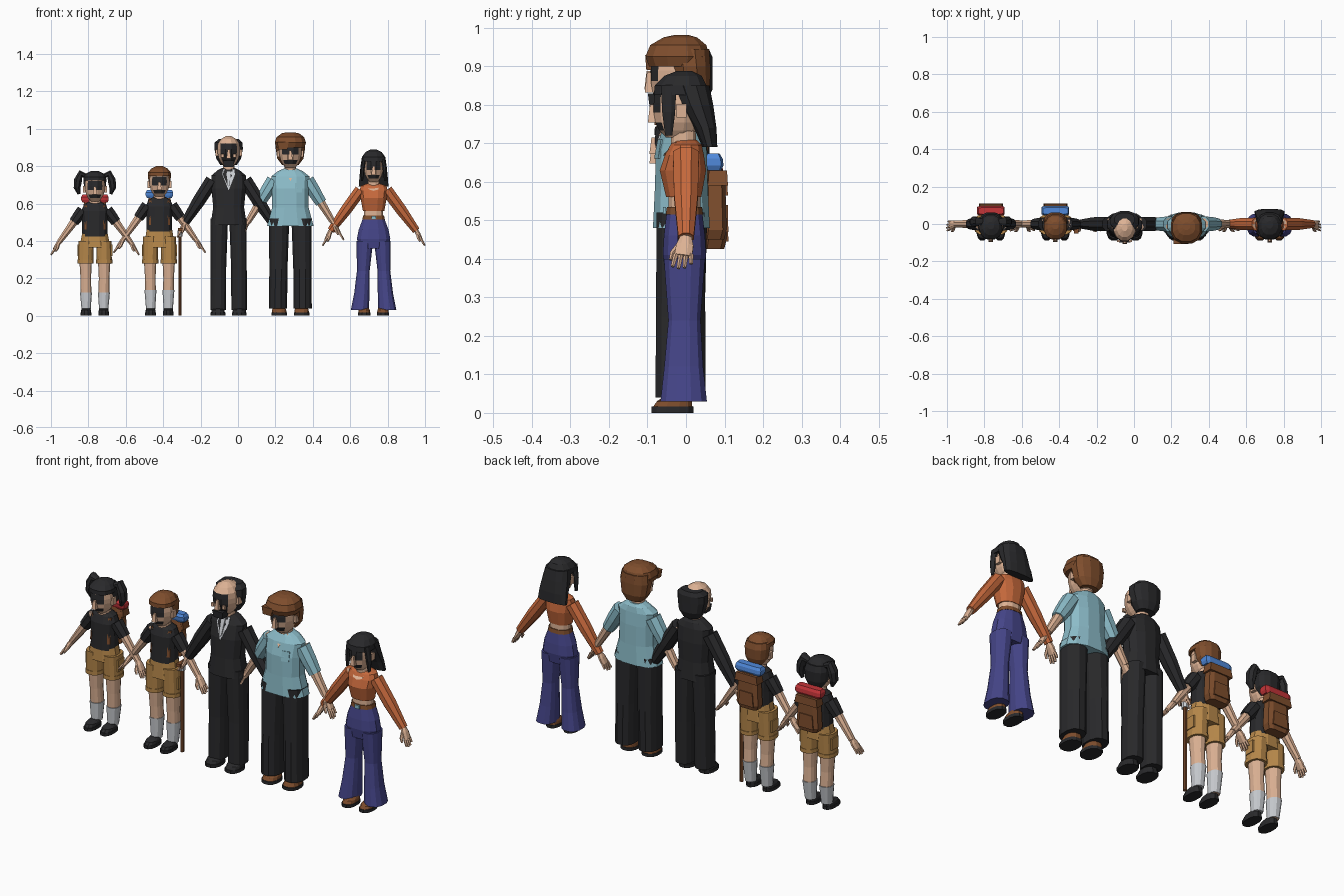
import bpy, bmesh, math
from mathutils import Vector

COL = dict(skin=(.73, .45, .30), black=(.022, .022, .024), brown=(.21, .075, .026),
           light_blue=(.26, .50, .58), orange=(.56, .14, .045), navy=(.06, .06, .25),
           tan=(.48, .25, .07), red=(.55, .035, .04), blue=(.08, .25, .70), pale_grey=(.58, .60, .63))
MAT = {}
for k, c in COL.items():
    MAT[k] = bpy.data.materials.new(k)
    MAT[k].diffuse_color = (*c, 1)


def finish(name, bm, *mats):
    bmesh.ops.recalc_face_normals(bm, faces=bm.faces)
    me = bpy.data.meshes.new(name)
    bm.to_mesh(me)
    bm.free()
    for m in mats:
        me.materials.append(MAT[m])
    ob = bpy.data.objects.new(name, me)
    bpy.context.collection.objects.link(ob)
    return ob


def skin_rings(bm, rings):
    rows = [[bm.verts.new(p) for p in r] for r in rings]
    n = len(rows[0])
    for a, b in zip(rows, rows[1:]):
        for i in range(n):
            bm.faces.new((a[i], a[(i + 1) % n], b[(i + 1) % n], b[i]))
    bm.faces.new(rows[0][::-1])
    bm.faces.new(rows[-1])


def loft(name, cx, rings, mat, n=12, p=.85):
    """Stack of horizontal rounded sections (x, y, z, rx, ry)."""
    bm, out = bmesh.new(), []
    for x, y, z, rx, ry in rings:
        r = []
        for i in range(n):
            a = 2 * math.pi * (i + .5) / n
            c, s = math.cos(a), math.sin(a)
            r.append((cx + x + rx * math.copysign(abs(c) ** p, c), y + ry * math.copysign(abs(s) ** p, s), z))
        out.append(r)
    skin_rings(bm, out)
    return finish(name, bm, mat)


def tube(name, pts, radii, mat, n=8):
    """Limb along a path; radii are (in the xz plane, along y)."""
    bm, out = bmesh.new(), []
    pts = [Vector(p) for p in pts]
    for i, p in enumerate(pts):
        d = (pts[min(i + 1, len(pts) - 1)] - pts[max(i - 1, 0)]).normalized()
        u = Vector((0, 1, 0)).cross(d).normalized()
        v = d.cross(u)
        a, b = radii[i]
        out.append([p + u * a * math.cos(t) + v * b * math.sin(t)
                    for t in (2 * math.pi * (k + .5) / n for k in range(n))])
    skin_rings(bm, out)
    return finish(name, bm, mat)


def box(name, c, size, mat, taper=1):
    """Box whose top is scaled by taper."""
    x, y, z = c
    bm, out = bmesh.new(), []
    for s, k in ((-1, 1), (1, taper)):
        w, d = size[0] / 2 * k, size[1] / 2 * k
        out.append([(x + a * w, y + b * d, z + s * size[2] / 2) for a, b in ((-1, -1), (1, -1), (1, 1), (-1, 1))])
    skin_rings(bm, out)
    return finish(name, bm, mat)


def patch(name, cx, rings, pts, mat):
    """Thin plate laid on the front of a torso, outline in x and z."""
    bm, out = bmesh.new(), [[], []]
    for x, z in pts:
        for a, b in zip(rings, rings[1:]):
            if a[2] <= z <= b[2]:
                t = (z - a[2]) / (b[2] - a[2])
                y, rx, ry = (a[i] + (b[i] - a[i]) * t for i in (1, 3, 4))
        yy = y - ry * max(0, 1 - (x / rx) ** 2) ** .4
        out[0].append((cx + x, yy - .004, z))
        out[1].append((cx + x, yy + .004, z))
    skin_rings(bm, out)
    finish(name, bm, mat)


def arm(who, cx, sh, wr, tip, r, cuff, mat):
    for s in (-1, 1):
        at = lambda t: (cx + s * (sh[0] + (wr[0] - sh[0]) * t), 0, sh[1] + (wr[1] - sh[1]) * t)
        tube(who + "_arm", [at(0), at(.5), at(1)], [(r, r), (r * .8, r * .85), (r * .55, r * .7)], "skin")
        k = 1 - .35 * cuff
        tube(who + "_sleeve", [at(0), at(cuff * .5), at(cuff)],
             [(r * 1.25, r * 1.35), (r * 1.2, r * 1.25), (r * 1.25 * k, r * 1.25 * k)], mat)
        # palm, fingers and thumb
        W = Vector(at(1))
        D = Vector((cx + s * tip[0], -.012, tip[1])) - W
        tube(who + "_palm", [W, W + D * .25, W + D * .6], [(r * .5, r * .6), (.013, .024), (.009, .025)], "skin")
        for j in range(4):
            o = Vector((0, (j - 1.5) * .013, 0))
            e = (.94, 1, .97, .85)[j]
            tube(who + "_finger", [W + D * .55 + o, W + D * e + o * 1.2], [(.008, .007), (.005, .005)], "skin", 5)
        o = Vector((-s * .012, -.028, 0))
        tube(who + "_thumb", [W + D * .2 + o * .4, W + D * .5 + o, W + D * .72 + o * 1.1],
             [(.008, .009), (.008, .008), (.005, .005)], "skin", 5)


HEAD = [(0, .42, .5), (.12, .68, .78), (.25, .86, .93), (.42, .97, 1), (.58, 1, 1),
        (.75, .95, .96), (.9, .68, .7), (1, .25, .25)]


def head(who, cx, c, t, w, d, dark):
    h = t - c
    ob = loft(who + "_head", cx, [(0, -.02, c + f * h, w * a, d * b) for f, a, b in HEAD], "skin", p=1)
    ob.data.materials.append(MAT["black"])
    for f in ob.data.polygons:     # painted eyes and mouth on the front facets
        q = (f.center.z - c) / h
        if f.normal.y < -.6 and any(a < q < b for a, b in dark):
            f.material_index = 1
    box(who + "_nose", (cx, -.022 - d, c + .4 * h), (.024, .022, h * .3), "skin", .5)
    loft(who + "_neck", cx, [(0, -.005, c - .05, .034, .034), (0, -.008, c + .04, .03, .033)], "skin")
    for s in (-1, 1):
        box(who + "_ear", (cx + s * w, -.012, c + .45 * h), (.016, .026, .036), "skin")


def shoes(who, cx, x, w, up, h=.045):
    for s in (-1, 1):
        loft(who + "_sole", cx, [(s * x, -.035, 0, w, .056), (s * x, -.035, .016, w, .056)], "black")
        loft(who + "_shoe", cx, [(s * x, -.035, .014, w * .95, .053), (s * x, -.03, .03, w * .9, .047),
                                 (s * x, -.012, h, w * .7, .028)], up)


def legs(who, part, cx, rings, mat):
    for s in (-1, 1):
        loft(who + "_" + part, cx, [(s * x, y, z, rx, ry) for x, y, z, rx, ry in rings], mat)


FACE = [(.12, .25), (.42, .75)]

# --- two hikers: children with shorts and backpacks
for who, cx, dz, hair, roll in (("girl", -.765, 0, "black", "red"), ("boy", -.42, .025, "brown", "blue")):
    shoes(who, cx, .047, .03, "black", .04)
    legs(who, "leg", cx, [(.047, 0, .03, .022, .026), (.048, .004, .13, .03, .034),
                          (.049, 0, .20, .029, .034), (.05, -.003, .34, .037, .043)], "skin")
    legs(who, "sock", cx, [(.047, 0, .03, .025, .028), (.048, .004, .125 + dz * .5, .033, .037)], "pale_grey")
    legs(who, "shorts_leg", cx, [(.05, -.003, .285, .042, .05), (.047, -.003, .40 + dz, .042, .055)], "tan")
    legs(who, "shorts_cuff", cx, [(.05, -.003, .28, .045, .053), (.05, -.003, .30, .045, .053)], "tan")
    loft(who + "_shorts", cx, [(0, -.003, .365, .086, .057), (0, -.003, .45 + dz, .068, .052)], "tan")
    torso = [(0, -.003, .425 + dz, .07, .055), (0, -.003, .50 + dz, .07, .053),
             (0, -.003, .56 + dz, .075, .052), (0, 0, .595 + dz, .06, .043), (0, 0, .61 + dz, .034, .032)]
    loft(who + "_shirt", cx, torso, "black")
    arm(who, cx, (.065, .565 + dz), (.19, .395 + dz * .7), (.236 + dz * .4, .325 + dz * .5), .027, .38, "black")
    for s in (-1, 1):
        patch(who + "_strap", cx, torso, [(s * x, z + dz) for x, z in ((.045, .46), (.057, .46), (.055, .59), (.043, .59))], "brown")
        box(who + "_shorts_pocket", (cx + s * .088, 0, .35), (.012, .05, .06), "tan")
    head(who, cx, .612 + dz, .755 + dz, .056, .062, FACE)
    # backpack with bedroll
    z = .5 + dz
    loft(who + "_backpack", cx, [(0, .072, z - .075, .052, .028), (0, .077, z - .05, .064, .03),
                                 (0, .075, z + .08, .056, .028), (0, .072, z + .11, .045, .022)], "brown", 8, .5)
    box(who + "_pack_pocket", (cx, .1, z - .02), (.085, .02, .07), "brown", .85)
    box(who + "_pack_flap", (cx, .083, z + .085), (.13, .052, .04), "brown", .9)
    loft(who + "_bedroll", cx, [(0, .072, z + .105, .068, .02), (0, .072, z + .118, .075, .026),
                                (0, .07, z + .135, .075, .026), (0, .07, z + .148, .068, .018)], roll, 8, .3)
    # hair
    loft(who + "_hair_back", cx, [(0, .022, .635 + dz, .035, .03), (0, .016, .67 + dz, .058, .046),
                                  (0, .012, .72 + dz, .063, .052), (0, .005, .75 + dz, .055, .05)], hair)
    loft(who + "_hair_top", cx, [(0, -.014, .722 + dz, .063, .07), (0, -.014, .742 + dz, .062, .069),
                                 (0, -.01, .762 + dz, .045, .05), (0, -.008, .775 + dz, .018, .02)], hair)
for s in (-1, 1):
    tube("girl_pigtail", [(-.765 + s * x, .012, z) for x, z in ((.045, .745), (.075, .76), (.09, .725), (.095, .685), (.085, .65))],
         [(.014, .016), (.021, .026), (.023, .03), (.02, .026), (.008, .01)], "black")

# --- old man in a dark suit
cx = -.05
shoes("elder", cx, .057, .04, "black")
legs("elder", "trouser", cx, [(.056, -.006, .03, .043, .053), (.055, -.004, .25, .043, .054),
                              (.05, -.005, .52, .048, .062)], "black")
torso = [(0, -.01, .485, .1, .073), (0, -.01, .58, .085, .066), (0, -.008, .68, .095, .065),
         (0, -.003, .75, .095, .052), (0, 0, .778, .06, .042), (0, 0, .79, .036, .034)]
loft("elder_jacket", cx, torso, "black")
arm("elder", cx, (.088, .725), (.232, .50), (.275, .42), .031, 1, "black")
patch("elder_shirt_front", cx, torso, [(-.03, .782), (-.034, .755), (0, .67), (.034, .755), (.03, .782)], "pale_grey")
patch("elder_tie", cx, [(a, b - .005, c, d, e) for a, b, c, d, e in torso],
      [(-.012, .775), (-.007, .70), (0, .69), (.007, .70), (.012, .775)], "pale_grey")
head("elder", cx, .80, .96, .063, .075, [(0, .25), (.25, .75)])
box("elder_beard", (cx, -.072, .812), (.05, .045, .035), "black", 1.2)
for s in (-1, 1):
    box("elder_cheek", (cx + s * .032, -.09, .855), (.016, .01, .018), "skin")
loft("elder_hair", cx, [(0, .02, .805, .045, .035), (0, .02, .84, .068, .05), (0, .014, .89, .078, .056),
                        (0, .015, .925, .077, .055), (0, .024, .945, .055, .036)], "black")
# cane
tube("cane_shaft", [(-.31, -.015, 0), (-.31, -.015, .44)], [(.01, .01)] * 2, "brown")
tube("cane_grip", [(-.31, -.015, .425), (-.31, -.015, .455)], [(.014, .018)] * 2, "pale_grey")
box("cane_handle", (-.31, -.02, .46), (.024, .06, .016), "brown")

# --- man in a loose shirt and wide trousers
cx = .28
shoes("man", cx, .06, .043, "brown", .055)
legs("man", "trouser", cx, [(.066, -.014, .04, .05, .067), (.064, -.014, .25, .05, .066),
                            (.06, -.014, .52, .056, .064)], "black")
torso = [(0, -.012, .48, .128, .076), (0, -.012, .58, .1, .071), (0, -.012, .68, .1, .068),
         (0, -.006, .745, .105, .055), (0, 0, .772, .07, .044), (0, 0, .786, .038, .035)]
loft("man_shirt", cx, torso, "light_blue")
arm("man", cx, (.09, .725), (.225, .505), (.285, .405), .032, .55, "light_blue")
patch("man_neckline", cx, torso, [(-.032, .783), (0, .72), (.032, .783)], "skin")
patch("man_pocket", cx, torso, [(.025, .66), (.062, .66), (.062, .71), (.025, .71)], "light_blue")
head("man", cx, .79, .96, .063, .074, FACE)
loft("man_hair_back", cx, [(0, .022, .805, .045, .03), (0, .016, .84, .072, .048), (0, .01, .90, .082, .055),
                           (0, .004, .945, .075, .058)], "brown")
loft("man_hair_top", cx, [(0, -.022, .90, .078, .076), (0, -.022, .925, .086, .086), (0, -.02, .955, .076, .075),
                          (0, -.015, .975, .048, .045), (0, -.012, .981, .02, .02)], "brown")
box("man_fringe", (cx - .04, -.088, .91), (.05, .03, .04), "brown", 1.2)

# --- woman in a cropped top and flared jeans
cx = .725
shoes("woman", cx, .05, .034, "brown")
legs("woman", "jeans", cx, [(.073, -.006, .03, .05, .062), (.063, -.006, .12, .042, .052), (.055, -.004, .24, .035, .043),
                            (.047, -.004, .40, .046, .055)], "navy")
loft("woman_hips", cx, [(0, -.004, .36, .075, .05), (0, -.004, .41, .092, .058), (0, -.004, .46, .082, .055),
                        (0, -.004, .525, .057, .047)], "navy")
loft("woman_belt", cx, [(0, -.004, .515, .062, .05), (0, -.004, .535, .058, .047)], "brown")
box("woman_buckle", (cx, -.056, .525), (.025, .008, .018), "light_blue")
loft("woman_waist", cx, [(0, -.004, .525, .053, .043), (0, -.004, .6, .053, .042)], "skin")
torso = [(0, -.006, .56, .059, .047), (0, -.008, .63, .072, .062), (0, -.004, .67, .078, .052),
         (0, 0, .695, .07, .042), (0, 0, .708, .032, .03)]
loft("woman_top", cx, torso, "orange")
arm("woman", cx, (.07, .672), (.228, .455), (.273, .375), .027, 1, "orange")
patch("woman_neckline", cx, torso, [(-.036, .704), (-.025, .675), (0, .668), (.025, .675), (.036, .704)], "skin")
head("woman", cx, .715, .87, .054, .066, FACE)
loft("woman_hair_back", cx, [(0, .062, .69, .082, .02), (0, .05, .74, .078, .03), (0, .026, .80, .072, .046),
                             (0, .01, .85, .064, .052)], "black")
loft("woman_hair_top", cx, [(0, -.014, .825, .066, .072), (0, -.014, .85, .063, .069), (0, -.008, .875, .045, .05),
                            (0, -.004, .888, .018, .02)], "black")
for s in (-1, 1):
    tube("woman_side_lock", [(cx + s * x, -.045, z) for x, z in ((.05, .85), (.06, .78), (.062, .72))],
         [(.012, .022), (.012, .018), (.006, .01)], "black")
